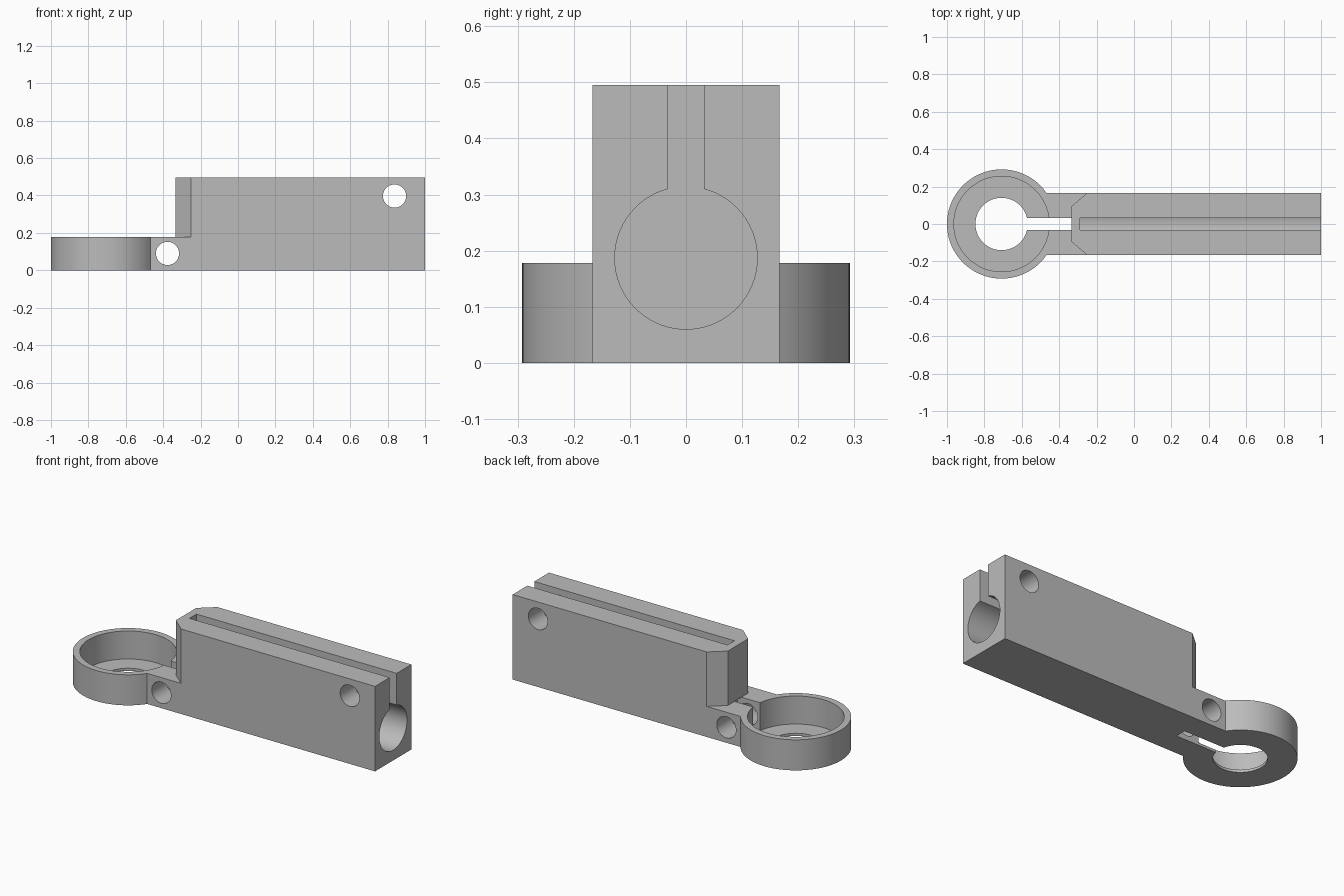
import bpy, bmesh, math
from mathutils import Vector

if "Cube" in bpy.data.objects:
    bpy.data.objects.remove(bpy.data.objects["Cube"])

RING_X, RING_R, HALF_Y = -0.708, 0.292, 0.167
HEIGHT, ARM_Z, SLOT = 0.495, 0.178, 0.032

grey = bpy.data.materials.new("plain grey")
grey.use_nodes = True
grey.diffuse_color = (0.5, 0.5, 0.5, 1)
grey.node_tree.nodes["Principled BSDF"].inputs["Base Color"].default_value = (0.5, 0.5, 0.5, 1)

# Which world position a profile point (u, v) takes at depth d
AXES = {"x": lambda u, v, d: (d, u, v),
        "y": lambda u, v, d: (u, d, v),
        "z": lambda u, v, d: (u, v, d)}


def arc(u, v, r, start=0.0, end=2 * math.pi, n=64):
    full = abs(end - start - 2 * math.pi) < 1e-6
    count = n if full else n + 1
    return [(u + r * math.cos(start + (end - start) * i / n),
             v + r * math.sin(start + (end - start) * i / n)) for i in range(count)]


def box(u0, u1, v0, v1):
    return [(u0, v0), (u1, v0), (u1, v1), (u0, v1)]


def prism(name, profile, axis, start, end):
    bm = bmesh.new()
    verts = [bm.verts.new(AXES[axis](u, v, start)) for u, v in profile]
    face = bm.faces.new(verts)
    out = bmesh.ops.extrude_face_region(bm, geom=[face])
    shift = Vector(AXES[axis](0, 0, end - start))
    bmesh.ops.translate(bm, vec=shift,
                        verts=[g for g in out["geom"] if isinstance(g, bmesh.types.BMVert)])
    bmesh.ops.recalc_face_normals(bm, faces=bm.faces)
    mesh = bpy.data.meshes.new(name)
    bm.to_mesh(mesh)
    bm.free()
    mesh.materials.append(grey)
    obj = bpy.data.objects.new(name, mesh)
    bpy.context.collection.objects.link(obj)
    return obj


# Solid plan outline: round head flowing into a straight bar
join = math.asin(HALF_Y / RING_R)
outline = arc(RING_X, 0, RING_R, join, 2 * math.pi - join, 80)
outline += [(1, -HALF_Y), (1, HALF_Y)]
body = prism("clamp_body", outline, "z", 0, HEIGHT)

# Step above the head, with chamfered corners on the tall block
flare = -0.25 + (0.4 - HALF_Y) * 0.085 / 0.073
step = [(-1.2, -0.4), (flare, -0.4), (-0.335, -0.094),
        (-0.335, 0.094), (flare, 0.4), (-1.2, 0.4)]

# Rod bore with a narrow slot opening upward
bore_r, bore_z = 0.127, 0.187
gap = math.asin(SLOT / bore_r)
keyhole = arc(0, bore_z, bore_r, math.pi / 2 + gap, 2.5 * math.pi - gap, 64)
keyhole += [(SLOT, 0.6), (-SLOT, 0.6)]

cutters = [
    prism("step_cutter", step, "z", ARM_Z, 0.6),
    prism("recess_cutter", arc(RING_X, 0, 0.255, n=80), "z", 0.015, 0.3),
    prism("head_hole_cutter", arc(RING_X, 0, 0.14), "z", -0.1, 0.1),
    prism("head_slot_cutter", box(RING_X, -0.31, -SLOT, SLOT), "z", -0.1, ARM_Z),
    prism("bore_cutter", keyhole, "x", -0.29, 1.1),
    prism("arm_bolt_cutter", arc(-0.377, 0.09, 0.062, n=40), "y", -0.4, 0.4),
    prism("block_bolt_cutter", arc(0.837, 0.397, 0.062, n=40), "y", -0.4, 0.4),
]
for cutter in cutters:
    cutter.hide_render = True
    mod = body.modifiers.new(cutter.name, "BOOLEAN")
    mod.operation, mod.solver, mod.object = "DIFFERENCE", "EXACT", cutter

# Bake the cuts and drop the cutters
graph = bpy.context.evaluated_depsgraph_get()
result = bpy.data.meshes.new_from_object(body.evaluated_get(graph))
body.modifiers.clear()
body.data = result
for cutter in cutters:
    bpy.data.objects.remove(cutter)

# Round walls smooth, edges crisp
bpy.ops.object.select_all(action="DESELECT")
body.select_set(True)
bpy.context.view_layer.objects.active = body
bpy.ops.object.shade_smooth_by_angle(angle=math.radians(30))
